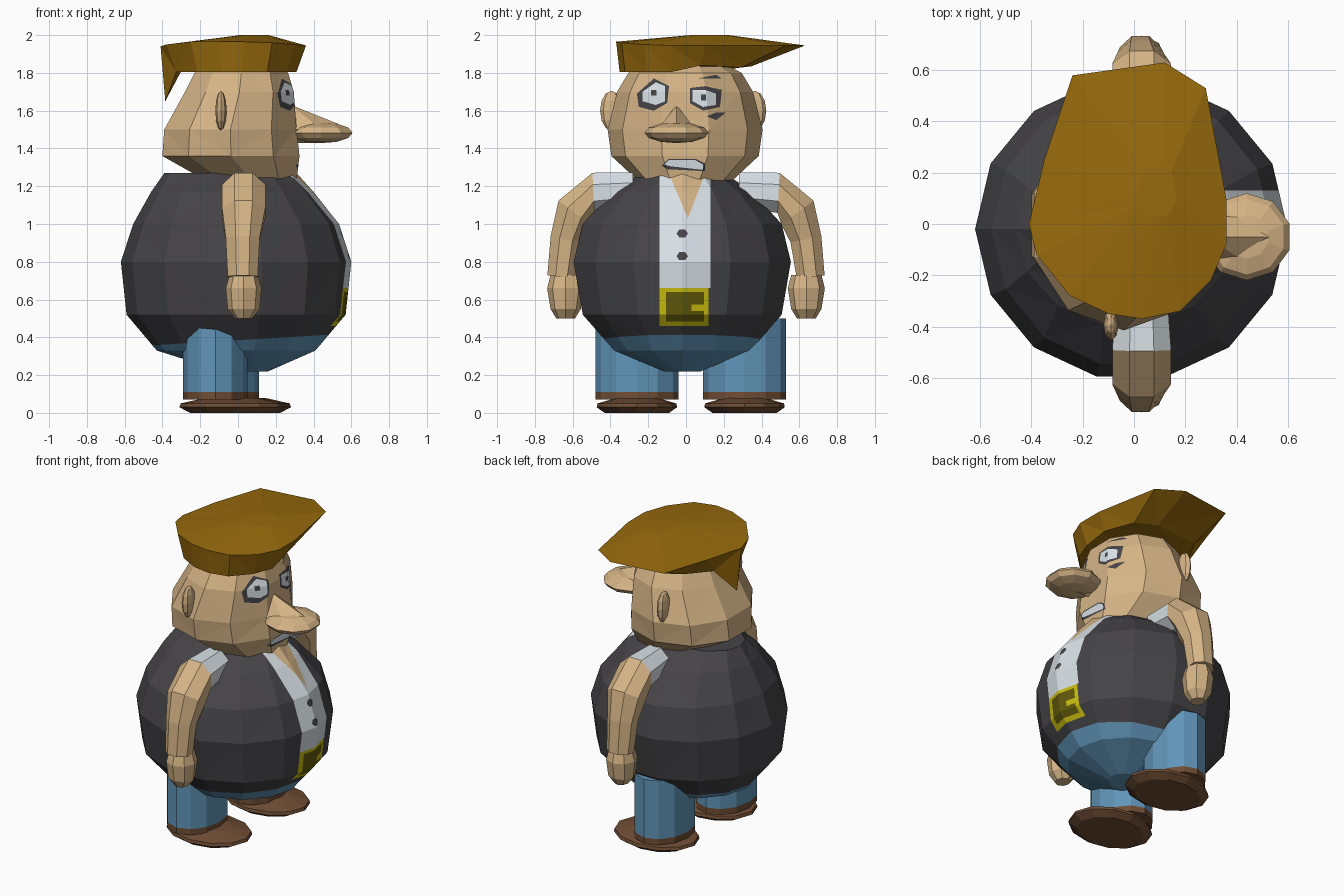
import bpy, bmesh, math
from mathutils import Vector, Matrix

if "Cube" in bpy.data.objects:
    bpy.data.objects.remove(bpy.data.objects["Cube"])

COLOURS = {
    "skin": (0.67, 0.46, 0.24), "hat_gold": (0.31, 0.145, 0.004), "charcoal": (0.06, 0.057, 0.063),
    "white": (0.70, 0.76, 0.80), "denim_blue": (0.12, 0.30, 0.48), "shoe_brown": (0.16, 0.075, 0.035),
    "yellow": (0.60, 0.52, 0.005), "olive": (0.12, 0.10, 0.003),
}
MATS = {}
for key, rgb in COLOURS.items():
    MATS[key] = bpy.data.materials.new(key)
    MATS[key].diffuse_color = (*rgb, 1)


def finish(bm, name, mats):
    bmesh.ops.recalc_face_normals(bm, faces=bm.faces[:])
    me = bpy.data.meshes.new(name)
    bm.to_mesh(me)
    bm.free()
    for m in mats:
        me.materials.append(MATS[m])
    ob = bpy.data.objects.new(name, me)
    bpy.context.collection.objects.link(ob)
    return ob


def oval(cx, cy, z, rx, ry, n=12, phase=0.0):
    return [Vector((cx + rx * math.cos(phase + 2 * math.pi * i / n),
                    cy + ry * math.sin(phase + 2 * math.pi * i / n), z)) for i in range(n)]


def loft(rings, indices=None):
    """Skin a stack of rings, cap both ends, material index per segment."""
    bm = bmesh.new()
    vr = [[bm.verts.new(p) for p in r] for r in rings]
    n = len(rings[0])
    for s in range(len(vr) - 1):
        for i in range(n):
            j = (i + 1) % n
            f = bm.faces.new((vr[s][i], vr[s][j], vr[s + 1][j], vr[s + 1][i]))
            f.material_index = indices[s] if indices else 0
    for r, k in ((vr[0], 0), (vr[-1], -1)):
        bm.faces.new(r).material_index = indices[k] if indices else 0
    bmesh.ops.recalc_face_normals(bm, faces=bm.faces[:])
    return bm


def triangulate(bm):
    bmesh.ops.triangulate(bm, faces=bm.faces[:])
    bm.normal_update()


def paint(bm, poly, index):
    """Cut a convex (y, z) polygon into the faces looking to +x and colour it."""
    edges = list(zip(poly, poly[1:] + poly[:1]))
    y0, y1 = min(p[0] for p in poly), max(p[0] for p in poly)
    z0, z1 = min(p[1] for p in poly), max(p[1] for p in poly)
    cy, cz = sum(p[0] for p in poly) / len(poly), sum(p[1] for p in poly) / len(poly)

    def near():
        out = []
        for f in bm.faces:
            ys, zs = [v.co.y for v in f.verts], [v.co.z for v in f.verts]
            if (f.normal.x > 0.05 and f.calc_center_median().x > 0.05 and max(ys) > y0
                    and min(ys) < y1 and max(zs) > z0 and min(zs) < z1):
                out.append(f)
        return out

    for a, b in edges:
        fs = near()
        geom = list({v for f in fs for v in f.verts}) + list({e for f in fs for e in f.edges}) + fs
        bmesh.ops.bisect_plane(bm, geom=geom, dist=1e-5, plane_co=(0, a[0], a[1]),
                               plane_no=(0, b[1] - a[1], a[0] - b[0]))
        bm.normal_update()
    for f in near():
        c = f.calc_center_median()
        if all(((b[1] - a[1]) * (c.y - a[0]) - (b[0] - a[0]) * (c.z - a[1])) *
               ((b[1] - a[1]) * (cy - a[0]) - (b[0] - a[0]) * (cz - a[1])) > 0 for a, b in edges):
            f.material_index = index


def rect(y0, y1, z0, z1):
    return [(y0, z0), (y1, z0), (y1, z1), (y0, z1)]


def blob(name, mat, loc, radii, u=10, v=6):
    bm = bmesh.new()
    bmesh.ops.create_uvsphere(bm, u_segments=u, v_segments=v, radius=1,
                              matrix=Matrix.Translation(loc) @ Matrix.Diagonal((*radii, 1)))
    return finish(bm, name, [mat])


# round belly: vest, trousers, shirt front, open collar, buttons and buckle
body = loft([oval(cx, -0.02, z, rx, ry, 14) for z, cx, rx, ry in (
    (0.22, 0.04, 0.12, 0.10), (0.33, -0.01, 0.42, 0.37), (0.52, -0.01, 0.58, 0.54),
    (0.80, -0.01, 0.61, 0.59), (1.00, -0.01, 0.545, 0.54), (1.17, -0.03, 0.43, 0.38),
    (1.27, -0.04, 0.35, 0.23))])
triangulate(body)
bmesh.ops.bisect_plane(body, geom=body.verts[:] + body.edges[:] + body.faces[:],
                       plane_co=(0, 0, 0.385), plane_no=(-0.06, 0, 1))
body.normal_update()
for f in body.faces:
    c = f.calc_center_median()
    f.material_index = 1 if c.z < 0.385 + 0.06 * c.x else 0
paint(body, rect(-0.14, 0.13, 0.66, 1.265), 2)
paint(body, [(0.01, 1.03), (0.10, 1.265), (-0.09, 1.265)], 3)
paint(body, rect(-0.14, 0.12, 0.46, 0.66), 4)
paint(body, rect(-0.105, 0.095, 0.485, 0.64), 5)
paint(body, rect(0.03, 0.095, 0.54, 0.575), 4)
for bz in (0.83, 0.95):
    paint(body, [(-0.02 + 0.03 * math.cos(k * math.pi / 3), bz + 0.025 * math.sin(k * math.pi / 3))
                 for k in range(6)], 0)
finish(body, "body", ["charcoal", "denim_blue", "white", "skin", "yellow", "olive"])

# head with painted eyes, brows and mouth
head = loft([oval((a + b) / 2, -0.005, z, (b - a) / 1.9, ry, 10, math.pi / 10) for z, a, b, ry in (
    (1.23, -0.17, 0.31, 0.25), (1.36, -0.40, 0.325, 0.39), (1.50, -0.39, 0.31, 0.41),
    (1.70, -0.28, 0.295, 0.36), (1.80, -0.23, 0.265, 0.30), (1.88, -0.12, 0.16, 0.14))])
triangulate(head)
paint(head, [(-0.25, 1.62), (-0.17, 1.60), (-0.10, 1.64), (-0.09, 1.73), (-0.17, 1.77), (-0.26, 1.69)], 2)
paint(head, [(-0.23, 1.65), (-0.16, 1.63), (-0.11, 1.65), (-0.11, 1.73), (-0.16, 1.75), (-0.23, 1.70)], 1)
paint(head, rect(-0.185, -0.155, 1.68, 1.71), 2)
paint(head, [(0.02, 1.64), (0.09, 1.60), (0.18, 1.62), (0.19, 1.71), (0.10, 1.73), (0.02, 1.72)], 2)
paint(head, [(0.035, 1.65), (0.09, 1.62), (0.16, 1.63), (0.16, 1.69), (0.10, 1.71), (0.035, 1.71)], 1)
paint(head, rect(0.08, 0.105, 1.655, 1.685), 2)
paint(head, [(0.06, 1.77), (0.16, 1.79), (0.19, 1.77), (0.16, 1.77)], 2)
paint(head, [(0.11, 1.57), (0.16, 1.55), (0.21, 1.59), (0.16, 1.59)], 2)
paint(head, [(-0.13, 1.31), (-0.10, 1.29), (0.10, 1.28), (0.10, 1.32), (0.05, 1.345), (-0.09, 1.345)], 2)
paint(head, [(-0.12, 1.315), (-0.08, 1.305), (0.09, 1.287), (0.09, 1.315), (0.05, 1.338), (-0.09, 1.338)], 1)
finish(head, "head", ["skin", "white", "charcoal"])

# nose and its bridge
blob("nose", "skin", (0.44, -0.05, 1.483), (0.175, 0.17, 0.055))
bridge = bmesh.new()
for p in ((0.28, -0.05, 1.63), (0.28, -0.14, 1.50), (0.28, 0.04, 1.50), (0.40, -0.05, 1.565),
          (0.53, -0.05, 1.53), (0.44, -0.15, 1.50), (0.44, 0.05, 1.50), (0.28, -0.05, 1.43),
          (0.45, -0.05, 1.43)):
    bridge.verts.new(p)
bmesh.ops.convex_hull(bridge, input=bridge.verts[:])
finish(bridge, "nose_bridge", ["skin"])

# floppy hat: rim, wide top edge, slightly domed crown, one point hanging at the back
edge = [(0.36, -0.08, 1.945), (0.36, 0.10, 1.945), (0.28, 0.53, 1.945), (0.12, 0.63, 1.945),
        (-0.24, 0.58, 1.945), (-0.35, 0.25, 1.945), (-0.41, 0.0, 1.94), (-0.38, -0.12, 1.95),
        (-0.25, -0.28, 1.965), (-0.10, -0.35, 1.965), (0.03, -0.37, 1.965), (0.18, -0.34, 1.96),
        (0.30, -0.22, 1.95)]
rim = [(x * 0.86, y * (0.95 if y < 0 else 0.55), 1.805 + max(0, y - 0.2) * 0.07) for x, y, z in edge]
rim[1] = (0.30, 0.08, 1.84)
rim[6] = (-0.385, 0.01, 1.65)
crown = [(x * 0.2 + 0.09, y * 0.2 + 0.10, 2.0) for x, y, z in edge]
hat = loft([rim, edge, crown])
triangulate(hat)
finish(hat, "hat", ["hat_gold"])


def arm_ring(x, y, z, r, ty, tz, side):
    return [Vector((x + 1.08 * r * math.cos(t), side * (y - r * math.sin(t) * tz), z + r * math.sin(t) * ty))
            for t in (2 * math.pi * i / 8 + math.pi / 8 for i in range(8))]


# mirrored limbs and ears
for side, tag in ((-1, "right"), (1, "left")):
    blob(tag + "_ear", "skin", (-0.09, side * 0.38 - 0.015, 1.60), (0.03, 0.06, 0.105), 8, 6)
    path = [(0.03, 0.28, 1.18, 0.10, 1, 0), (0.03, 0.49, 1.165, 0.115, 1, -0.05),
            (0.03, 0.59, 1.06, 0.115, 0.6, -0.8), (0.025, 0.635, 0.92, 0.09, 0.2, -0.98),
            (0.025, 0.66, 0.72, 0.08, 0.1, -1)]
    finish(loft([arm_ring(*p, side) for p in path], [1, 0, 0, 0]), tag + "_arm", ["skin", "white"])
    hand = loft([oval(0.03, side * 0.637, z, rx, ry, 8) for z, rx, ry in (
        (0.50, 0.045, 0.05), (0.55, 0.085, 0.08), (0.66, 0.095, 0.098), (0.73, 0.075, 0.08))])
    finish(hand, tag + "_hand", ["skin"])

    # trouser leg with brown cuff, and a flat shoe
    lx, ly = (-0.12, -0.26) if side < 0 else (-0.06, 0.31)
    leg = loft([oval(lx, ly, z, 0.17, 0.22) for z in (0.07, 0.11, 0.50)], [1, 0])
    finish(leg, tag + "_leg", ["denim_blue", "shoe_brown"])
    sx = -0.03 if side < 0 else 0.0
    shoe = loft([oval(sx, ly, z, 0.28 * k, 0.213 * k) for z, k in (
        (0.0, 0.8), (0.03, 1.0), (0.05, 0.98), (0.08, 0.5))])
    finish(shoe, tag + "_shoe", ["shoe_brown"])

for m in bpy.data.materials:
    if m.users and not m.is_grease_pencil:
        m.use_nodes = True
        m.node_tree.nodes["Principled BSDF"].inputs["Base Color"].default_value = m.diffuse_color
